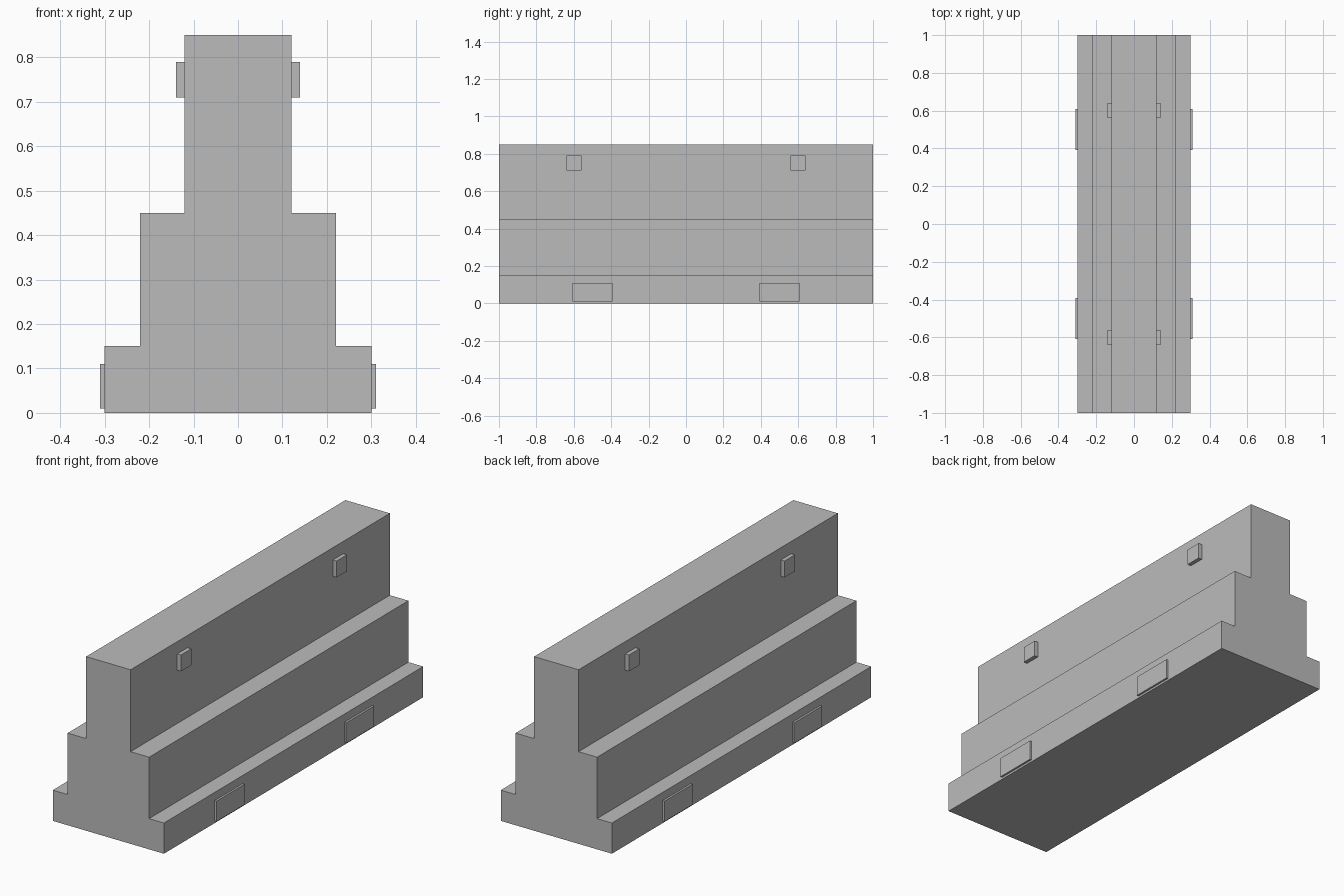
import bpy
import bmesh

cube = bpy.data.objects.get("Cube")
if cube:
    bpy.data.objects.remove(cube, do_unlink=True)

# Single concrete colour
concrete = bpy.data.materials.new("concrete_grey")
concrete.use_nodes = True
grey = (0.5, 0.5, 0.5, 1)
concrete.diffuse_color = grey
concrete.node_tree.nodes["Principled BSDF"].inputs["Base Color"].default_value = grey


def add_object(name, bm):
    bmesh.ops.recalc_face_normals(bm, faces=bm.faces)
    mesh = bpy.data.meshes.new(name)
    bm.to_mesh(mesh)
    bm.free()
    mesh.materials.append(concrete)
    obj = bpy.data.objects.new(name, mesh)
    bpy.context.collection.objects.link(obj)
    return obj


def box(name, low, high):
    bm = bmesh.new()
    bmesh.ops.create_cube(bm, size=1)
    for v in bm.verts:
        v.co = [(a + b) / 2 + c * (b - a) for a, b, c in zip(low, high, v.co)]
    return add_object(name, bm)


# Stepped barrier body: half profile mirrored, then extruded along its length
half = [(0.3, 0), (0.3, 0.15), (0.22, 0.15), (0.22, 0.45), (0.12, 0.45), (0.12, 0.85)]
profile = half + [(-x, z) for x, z in reversed(half)]
bm = bmesh.new()
face = bm.faces.new([bm.verts.new((x, -1, z)) for x, z in profile])
ext = bmesh.ops.extrude_face_region(bm, geom=[face], use_keep_orig=True)
moved = [g for g in ext["geom"] if isinstance(g, bmesh.types.BMVert)]
bmesh.ops.translate(bm, verts=moved, vec=(0, 2, 0))
add_object("barrier_body", bm)

# Lifting lugs near the top and shallow pads along the base, on both sides
for side, sx in (("left", 1), ("right", -1)):
    for end, sy in (("front", -1), ("back", 1)):
        def block(name, x0, x1, y, half_y, z0, z1):
            xs = sorted((sx * x0, sx * x1))
            box(f"{end}_{side}_{name}", (xs[0], sy * y - half_y, z0),
                (xs[1], sy * y + half_y, z1))

        block("lifting_lug", 0.115, 0.14, 0.6, 0.04, 0.71, 0.79)
        block("base_pad", 0.295, 0.31, 0.5, 0.108, 0.01, 0.11)
